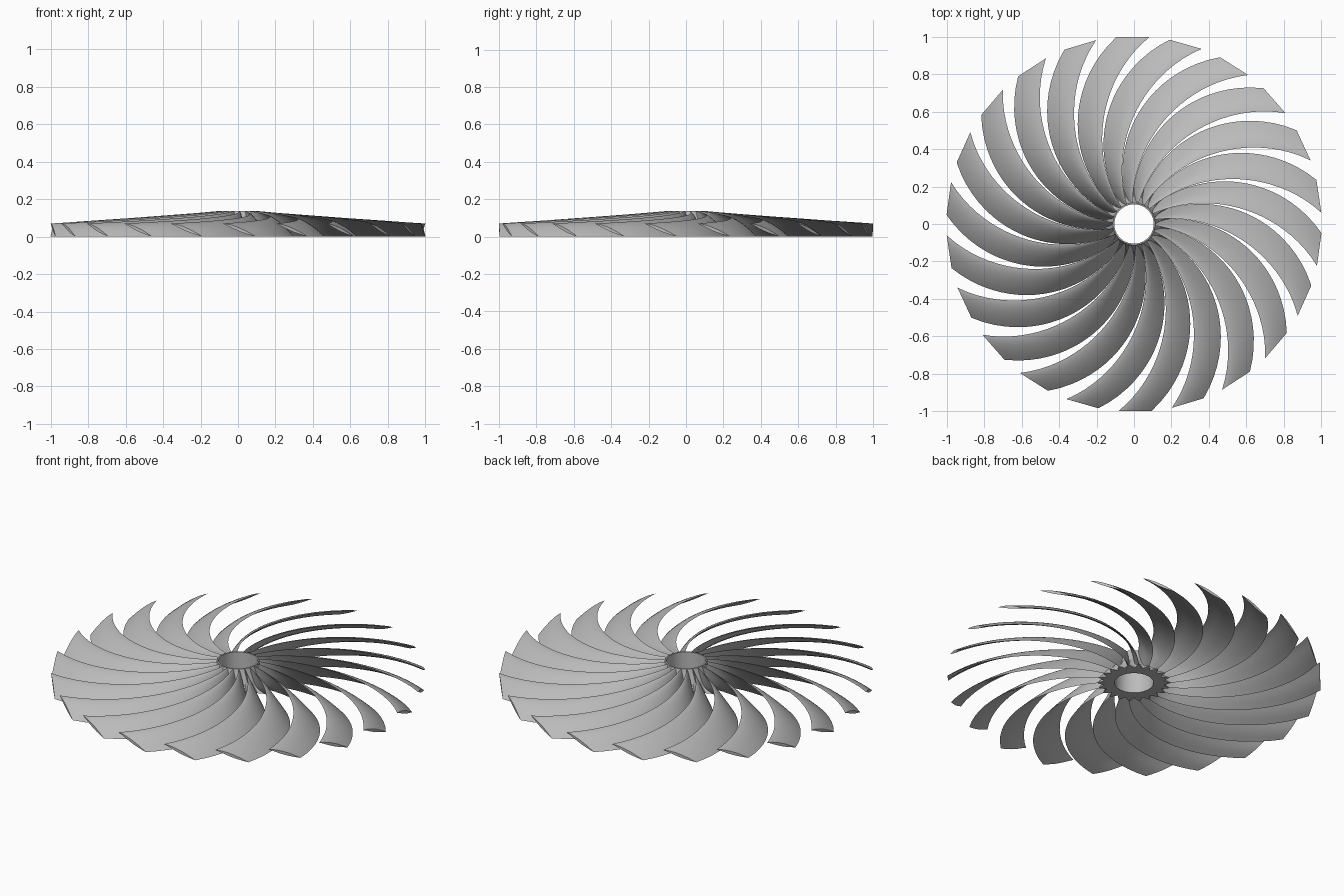
import bpy, bmesh
from math import sin, cos, asin, pi, radians, tau

cube = bpy.data.objects.get("Cube")
if cube:
    bpy.data.objects.remove(cube, do_unlink=True)

BLADES = 22
PITCH = tau / BLADES
HUB_R, TIP_R = 0.107, 1.0025
SWEEP_R = 0.66            # radius of the arc each blade follows
TIP_ANGLE = radians(90.5)
HALF_TIP = radians(5.1)

metal = bpy.data.materials.new("grey metal")
metal.use_nodes = True
grey = (0.5, 0.5, 0.5, 1)
metal.diffuse_color = grey
metal.node_tree.nodes["Principled BSDF"].inputs["Base Color"].default_value = grey


def make_object(name, bm, mesh=None):
    if mesh is None:
        bmesh.ops.recalc_face_normals(bm, faces=bm.faces)
        mesh = bpy.data.meshes.new(name)
        bm.to_mesh(mesh)
        bm.free()
        mesh.materials.append(metal)
    obj = bpy.data.objects.new(name, mesh)
    bpy.context.collection.objects.link(obj)
    return obj


def bridge(bm, rings, closed=False):
    """Join a list of equal vertex rings with quads."""
    n = len(rings[0])
    pairs = list(zip(rings, rings[1:]))
    if closed:
        pairs.append((rings[-1], rings[0]))
    for a, b in pairs:
        for i in range(n):
            j = (i + 1) % n
            bm.faces.new((a[i], a[j], b[j], b[i]))


def sweep(r):
    return asin(r / (2 * SWEEP_R))


def blade_section(bm, s, steps=12):
    """Closed cambered section at fraction s from root to tip."""
    r0 = HUB_R + (TIP_R - HUB_R) * s
    centre = TIP_ANGLE + sweep(1) - sweep(r0)
    half = radians(8.2) - (radians(8.2) - HALF_TIP) * r0 ** 2.5
    high = 0.137 - 0.067 * s ** 0.9
    thick = 0.018 + 0.05 * max(0, 1 - s * 6)

    def point(t, lower):
        off = half * (2 * t - 1)
        # the tip is cut straight across
        r = r0 * (1 + s ** 8 * (cos(HALF_TIP) / cos(off) - 1))
        z = high * (1 - t ** 1.6)
        if lower:
            z = max(0, z - thick * sin(pi * t))
        return bm.verts.new((r * cos(centre + off), r * sin(centre + off), z))

    top = [point(i / steps, False) for i in range(steps + 1)]
    bottom = [point(i / steps, True) for i in range(steps - 1, 0, -1)]
    return top + bottom


# One swept blade, then repeated around the axis
bm = bmesh.new()
sections = [blade_section(bm, (i / 28) ** 1.3) for i in range(29)]
bridge(bm, sections)
bm.faces.new(sections[0])
bm.faces.new(sections[-1])
first = make_object("blade_01", bm)
blades = [first]
for k in range(1, BLADES):
    blade = make_object(f"blade_{k + 1:02d}", None, first.data)
    blade.rotation_euler.z = k * PITCH
    blades.append(blade)

# Flared hub tube whose base ends in one tooth per blade
bm = bmesh.new()
tooth_angle = TIP_ANGLE + sweep(1) - sweep(0.18) + radians(8)
profile = [(0.105, 0, 0), (0.16, 0.04, 0), (0.15, 0.015, 0.03),
           (0.125, 0, 0.09), (0.112, 0, 0.137), (0.105, 0, 0.137)]
rings = []
for r, tooth, z in profile:
    ring = []
    for i in range(BLADES * 2):
        a = tooth_angle + i * PITCH / 2
        rr = r + (tooth if i % 2 == 0 else 0)
        ring.append(bm.verts.new((rr * cos(a), rr * sin(a), z)))
    rings.append(ring)
bridge(bm, rings, closed=True)
hub = make_object("hub", bm)

bpy.ops.object.select_all(action='DESELECT')
for obj in (first, hub):
    obj.select_set(True)
bpy.context.view_layer.objects.active = hub
bpy.ops.object.shade_smooth_by_angle(angle=radians(35))
